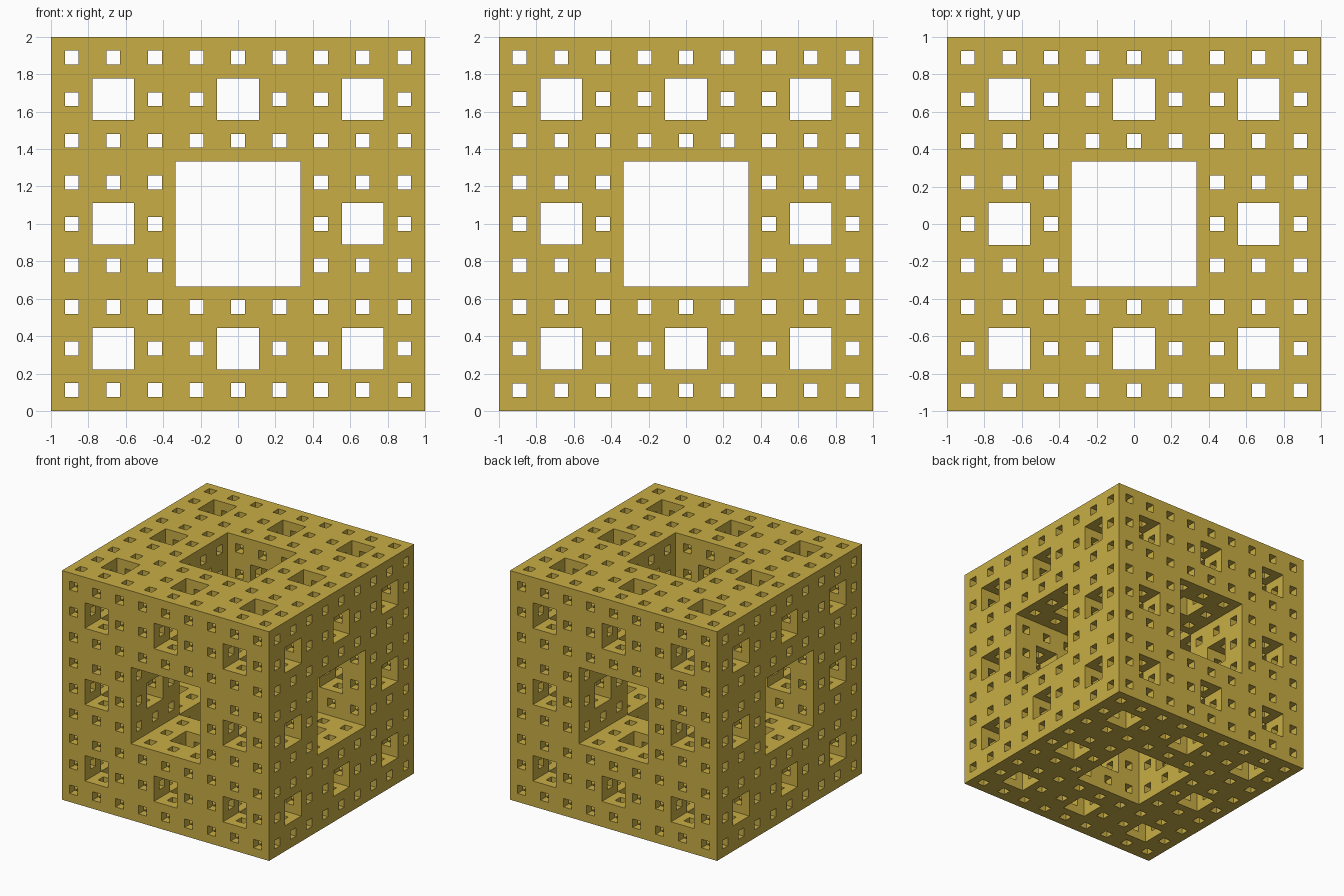
import bpy, bmesh
from itertools import product
from mathutils import Vector

if "Cube" in bpy.data.objects:
    bpy.data.objects.remove(bpy.data.objects["Cube"])

LEVEL = 3
N = 3 ** LEVEL          # cells along each side
SIZE = 2.0


def solid(cell):
    """True where the cell survives every round of square hole cutting."""
    if any(c < 0 or c >= N for c in cell):
        return False
    for level in range(LEVEL):
        if sum(c // 3 ** level % 3 == 1 for c in cell) >= 2:
            return False
    return True


cells = {c for c in product(range(N), repeat=3) if solid(c)}
bm = bmesh.new()
verts = {}


def vert(p):
    if p not in verts:
        verts[p] = bm.verts.new(Vector(p) * SIZE / N - Vector((SIZE / 2, SIZE / 2, 0)))
    return verts[p]


# Exposed cell walls only, wound to face outward
for cell in cells:
    for axis, side in product(range(3), (0, 1)):
        near = list(cell)
        near[axis] += 1 if side else -1
        if tuple(near) in cells:
            continue
        u, v = (axis + 1) % 3, (axis + 2) % 3
        loop = []
        for a, b in ((0, 0), (1, 0), (1, 1), (0, 1)):
            p = list(cell)
            p[axis] += side
            p[u] += a
            p[v] += b
            loop.append(vert(tuple(p)))
        bm.faces.new(loop if side else loop[::-1])

# Fractal cube object
mesh = bpy.data.meshes.new("fractal_cube")
bm.to_mesh(mesh)
bm.free()
cube = bpy.data.objects.new("fractal_cube", mesh)
bpy.context.collection.objects.link(cube)

# Golden colour
gold = bpy.data.materials.new("gold")
gold.diffuse_color = (0.58, 0.42, 0.06, 1)
gold.use_nodes = True
gold.node_tree.nodes["Principled BSDF"].inputs["Base Color"].default_value = gold.diffuse_color
mesh.materials.append(gold)
